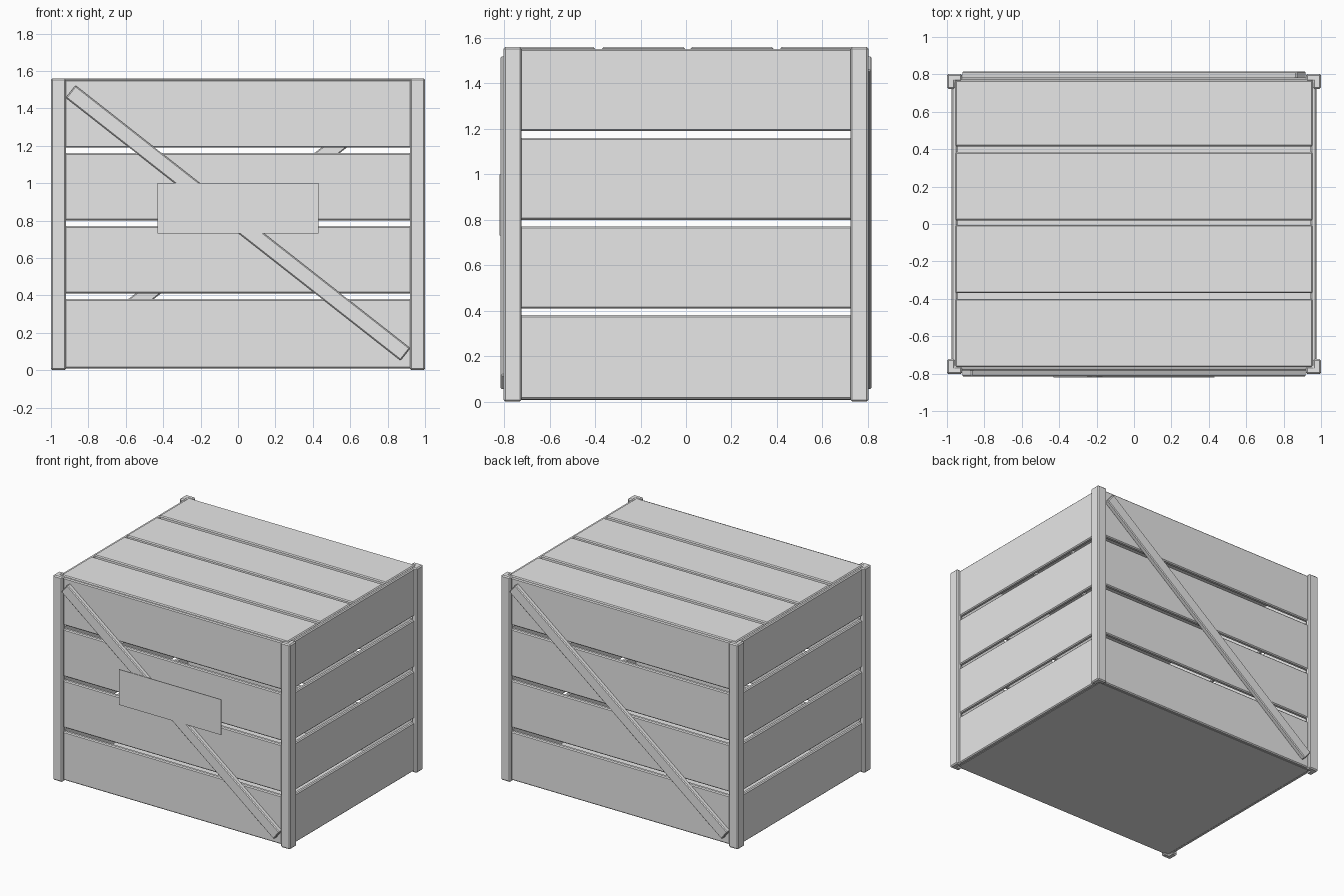
import bpy, bmesh, math
from mathutils import Matrix

if "Cube" in bpy.data.objects:
    bpy.data.objects.remove(bpy.data.objects["Cube"])

grey = bpy.data.materials.new("plain grey")
grey.diffuse_color = (0.8, 0.8, 0.8, 1)
grey.use_nodes = True
grey.node_tree.nodes["Principled BSDF"].inputs["Base Color"].default_value = grey.diffuse_color


def finish(name, bm, bevel):
    # Chamfer the hard edges and make the object
    if bevel:
        bmesh.ops.bevel(bm, geom=bm.edges[:], offset=bevel, segments=1,
                        affect='EDGES', profile=0.5)
    bmesh.ops.recalc_face_normals(bm, faces=bm.faces[:])
    me = bpy.data.meshes.new(name)
    bm.to_mesh(me)
    bm.free()
    me.materials.append(grey)
    ob = bpy.data.objects.new(name, me)
    bpy.context.collection.objects.link(ob)
    return ob


def box(name, x, y, z, bevel=0.007, tilt=0.0):
    # Box from (min, max) ranges, optionally tilted about y
    bm = bmesh.new()
    bmesh.ops.create_cube(bm, size=1)
    size = [b - a for a, b in (x, y, z)]
    mid = [(a + b) / 2 for a, b in (x, y, z)]
    bmesh.ops.scale(bm, vec=size, verts=bm.verts)
    m = Matrix.Translation(mid) @ Matrix.Rotation(tilt, 4, 'Y')
    bmesh.ops.transform(bm, matrix=m, verts=bm.verts)
    return finish(name, bm, bevel)


# L-shaped corner posts
profile = [(1, 0.803), (0.92, 0.803), (0.92, 0.763), (0.956, 0.763),
           (0.956, 0.723), (1, 0.723)]
for sx in (-1, 1):
    for sy in (-1, 1):
        bm = bmesh.new()
        f = bm.faces.new([bm.verts.new((sx * px, sy * py, 0))
                          for px, py in profile])
        ext = bmesh.ops.extrude_face_region(bm, geom=[f])
        bmesh.ops.translate(bm, vec=(0, 0, 1.56), verts=[
            v for v in ext['geom'] if isinstance(v, bmesh.types.BMVert)])
        finish("corner_post", bm, 0.008)

# Wall slats on all four sides
for z in ((0.01, 0.38), (0.41, 0.77), (0.80, 1.16), (1.19, 1.552)):
    for s in (-1, 1):
        box("side_slat", sorted((s * 0.945, s * 0.975)), (-0.765, 0.765), z)
        box("wall_slat", (-0.955, 0.955), sorted((s * 0.75, s * 0.782)), z)

# Lid planks
for y in ((-0.765, -0.40), (-0.37, -0.005), (0.02, 0.385), (0.415, 0.77)):
    box("lid_plank", (-0.955, 0.955), y, (1.528, 1.56))

# Solid floor
box("floor", (-0.955, 0.955), (-0.765, 0.765), (0.008, 0.04))

# Diagonal braces on front and back
angle = math.atan2(1.405, 1.79)
half = math.hypot(1.405, 1.79) / 2
for name, s in (("front_brace", -1), ("back_brace", 1)):
    box(name, (-half, half), sorted((s * 0.778, s * 0.816)),
        (0.787 - 0.042, 0.787 + 0.042), 0.006, -s * angle)

# Thin label plate on the front
box("label_plate", (-0.43, 0.43), (-0.82, -0.815), (0.73, 1.0), 0)
